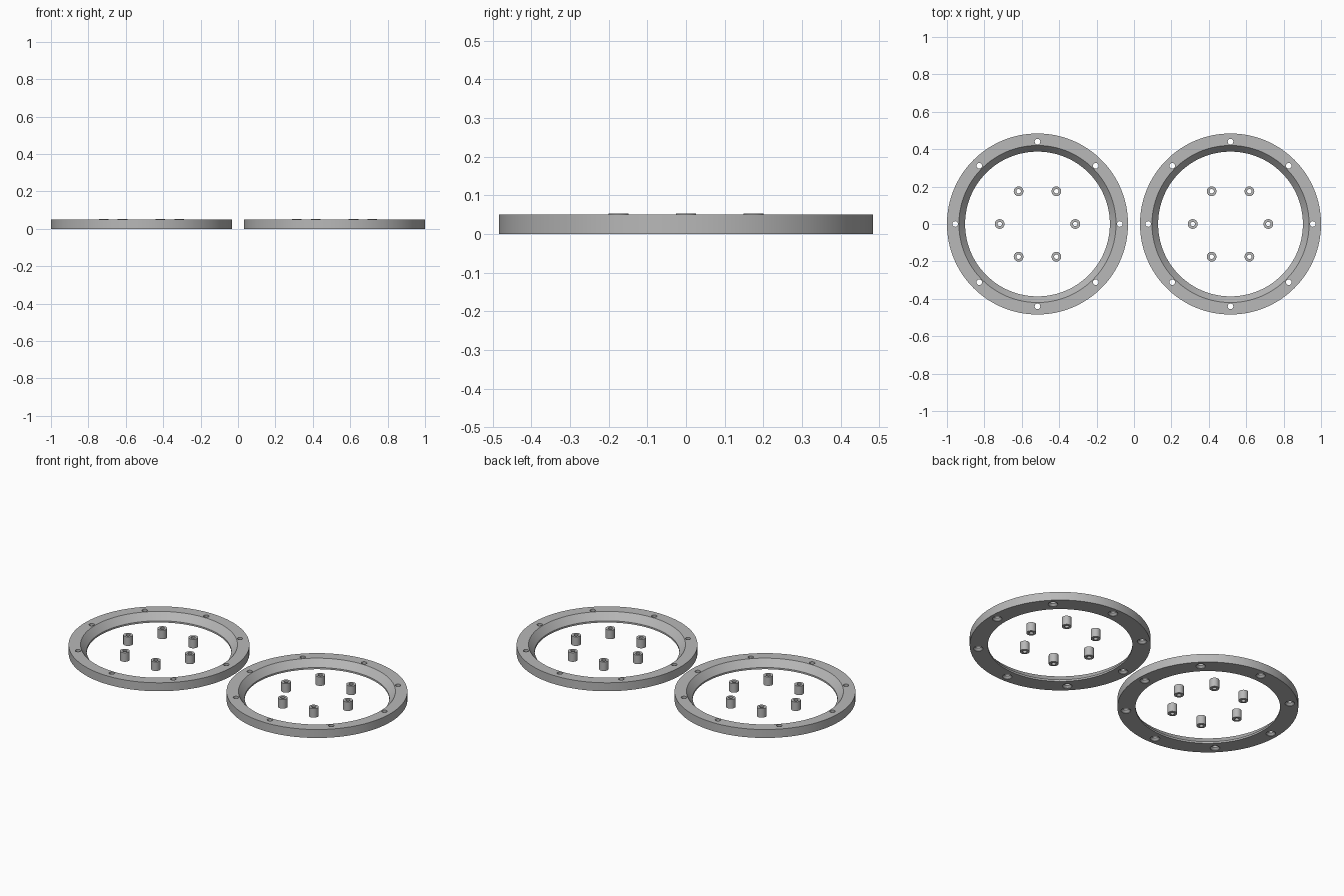
import bpy
import bmesh
from math import cos, sin, tau, radians

cube = bpy.data.objects.get("Cube")
if cube:
    bpy.data.objects.remove(cube, do_unlink=True)

metal = bpy.data.materials.new("grey metal")
metal.use_nodes = True
grey = (0.48, 0.48, 0.48, 1)
metal.diffuse_color = grey
metal.node_tree.nodes["Principled BSDF"].inputs["Base Color"].default_value = grey


def lathe(bm, profile, centre, segments, closed=True):
    """Revolve an (r, z) profile around a vertical axis at centre."""
    rings = []
    for i in range(segments):
        a = tau * i / segments
        rings.append([bm.verts.new((centre[0] + r * cos(a), centre[1] + r * sin(a), z))
                      for r, z in profile])
    count = len(profile)
    for i in range(segments):
        here, there = rings[i], rings[(i + 1) % segments]
        for j in range(count if closed else count - 1):
            k = (j + 1) % count
            bm.faces.new((here[j], there[j], there[k], here[k]))
    if not closed:
        # Cap both ends of a solid
        bm.faces.new([ring[0] for ring in rings])
        bm.faces.new([ring[-1] for ring in rings])


def make_object(name, bm, location):
    bmesh.ops.recalc_face_normals(bm, faces=bm.faces)
    mesh = bpy.data.meshes.new(name)
    bm.to_mesh(mesh)
    bm.free()
    mesh.materials.append(metal)
    obj = bpy.data.objects.new(name, mesh)
    obj.location = location
    bpy.context.collection.objects.link(obj)
    return obj


def select_only(obj):
    bpy.ops.object.select_all(action='DESELECT')
    obj.select_set(True)
    bpy.context.view_layer.objects.active = obj


def around(radius, count):
    return [(radius * cos(tau * i / count), radius * sin(tau * i / count))
            for i in range(count)]


RING = [(0.484, 0), (0.484, 0.05), (0.42, 0.05), (0.387, 0.01), (0.387, 0)]
SCREW_HOLE = [(0.026, -0.01), (0.026, 0.002), (0.015, 0.013), (0.015, 0.06)]
SPACER = [(0.026, 0), (0.026, 0.053), (0.012, 0.053), (0.012, 0)]

for side, x in (("left", 0.516), ("right", -0.516)):
    # Flange ring with a bevelled inner wall
    bm = bmesh.new()
    lathe(bm, RING, (0, 0), 128)
    ring = make_object(side + "_ring", bm, (x, 0, 0))

    # Screw holes, countersunk underneath
    bm = bmesh.new()
    for centre in around(0.44, 8):
        lathe(bm, SCREW_HOLE, centre, 24, closed=False)
    cutter = make_object(side + "_hole_cutter", bm, (x, 0, 0))
    cutter.hide_render = True
    select_only(ring)
    cut = ring.modifiers.new("screw holes", 'BOOLEAN')
    cut.operation = 'DIFFERENCE'
    cut.solver = 'EXACT'
    cut.object = cutter
    bpy.ops.object.modifier_apply(modifier=cut.name)
    bpy.data.objects.remove(cutter, do_unlink=True)
    bpy.ops.object.shade_smooth_by_angle(angle=radians(30))

    # Six tubular spacers inside the ring
    for n, (px, py) in enumerate(around(0.202, 6), 1):
        bm = bmesh.new()
        lathe(bm, SPACER, (0, 0), 32)
        spacer = make_object(f"{side}_spacer_{n}", bm, (x + px, py, 0))
        select_only(spacer)
        bpy.ops.object.shade_smooth_by_angle(angle=radians(30))
